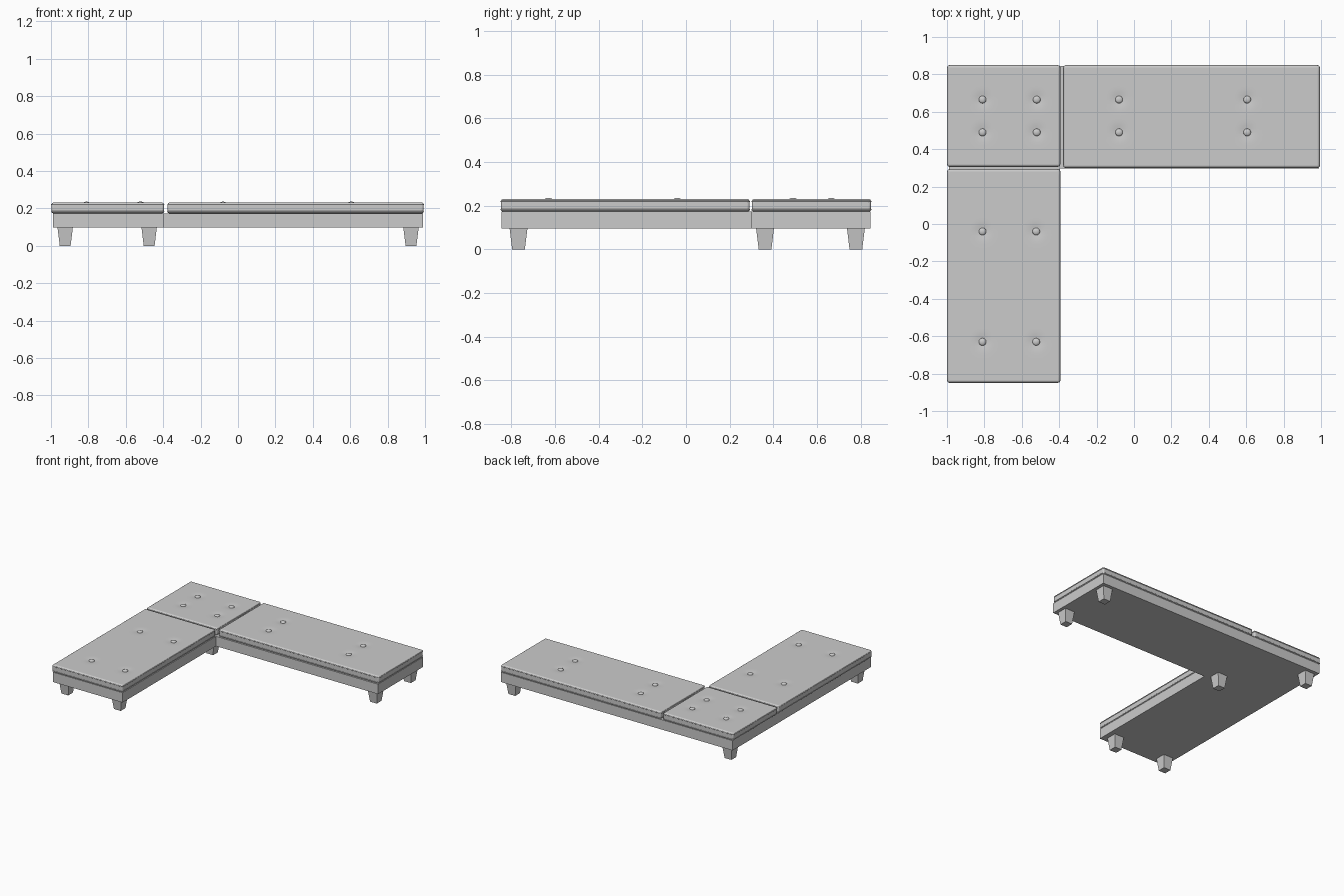
import bpy, bmesh, math
from mathutils import Matrix

if "Cube" in bpy.data.objects:
    bpy.data.objects.remove(bpy.data.objects["Cube"])

BASE_Z0, BASE_Z1, TOP = 0.097, 0.173, 0.231


def finish(name, bm, smooth=False):
    bmesh.ops.recalc_face_normals(bm, faces=bm.faces[:])
    me = bpy.data.meshes.new(name)
    bm.to_mesh(me)
    bm.free()
    ob = bpy.data.objects.new(name, me)
    bpy.context.collection.objects.link(ob)
    if smooth:
        bpy.ops.object.select_all(action='DESELECT')
        ob.select_set(True)
        bpy.context.view_layer.objects.active = ob
        bpy.ops.object.shade_smooth_by_angle(angle=math.radians(40))
    return ob


# L-shaped base frame
bm = bmesh.new()
outline = [(-0.99, -0.845), (-0.396, -0.845), (-0.396, 0.297),
           (0.99, 0.297), (0.99, 0.845), (-0.99, 0.845)]
face = bm.faces.new([bm.verts.new((x, y, BASE_Z0)) for x, y in outline])
ext = bmesh.ops.extrude_face_region(bm, geom=[face])
for v in ext["geom"]:
    if isinstance(v, bmesh.types.BMVert):
        v.co.z = BASE_Z1
finish("base_frame", bm)


# Tapered square legs
def leg(name, x, y):
    bm = bmesh.new()
    h = BASE_Z0 + 0.001
    bmesh.ops.create_cone(bm, cap_ends=True, segments=4, radius1=0.029 * math.sqrt(2),
                          radius2=0.041 * math.sqrt(2), depth=h,
                          matrix=Matrix.Translation((x, y, h / 2)) @ Matrix.Rotation(math.pi / 4, 4, 'Z'))
    finish(name, bm)


for i, (x, y) in enumerate([(-0.924, -0.767), (-0.475, -0.767), (-0.924, 0.778),
                            (-0.475, 0.362), (0.925, 0.362), (0.925, 0.778)]):
    leg(f"leg_{i + 1}", x, y)


# Cushion with soft edges, tufting dimples and buttons
def cushion(name, x0, x1, y0, y1, bx, by):
    spots = [(x, y) for x in bx for y in by]
    bm = bmesh.new()
    bmesh.ops.create_cube(bm, size=1, matrix=Matrix.Translation(((x0 + x1) / 2, (y0 + y1) / 2, (BASE_Z1 + TOP) / 2))
                          @ Matrix.Diagonal((x1 - x0, y1 - y0, TOP - BASE_Z1, 1)))
    for axis, lo, hi in ((0, x0, x1), (1, y0, y1)):
        n = round((hi - lo) / 0.016)
        no = [0, 0, 0]
        no[axis] = 1
        for k in range(2, n - 1):
            co = [0, 0, 0]
            co[axis] = lo + (hi - lo) * k / n
            bmesh.ops.bisect_plane(bm, geom=bm.verts[:] + bm.edges[:] + bm.faces[:],
                                   plane_co=co, plane_no=no)
    for v in bm.verts:
        x, y, z = v.co
        inside = min(x - x0, x1 - x, y - y0, y1 - y) > 0.02
        if z > TOP - 0.001 and inside:
            v.co.z -= sum(0.007 * math.exp(-((x - a) ** 2 + (y - b) ** 2) / 0.0011) for a, b in spots)
    ob = finish(name, bm, True)
    bev = ob.modifiers.new("soft_edges", 'BEVEL')
    bev.width, bev.segments = 0.011, 4
    bev.limit_method, bev.angle_limit = 'ANGLE', math.radians(60)

    # Piping along the upper and lower seams
    r, c = 0.0035, 0.012
    for label, z in (("upper", TOP - 0.011), ("lower", BASE_Z1 + 0.009)):
        cu = bpy.data.curves.new(f"{name}_{label}_piping", 'CURVE')
        cu.dimensions = '3D'
        cu.bevel_depth, cu.bevel_resolution = r, 2
        sp = cu.splines.new('POLY')
        pts = []
        for cx, cy, a0 in ((x1 - c, y1 - c, 0), (x0 + c, y1 - c, 90), (x0 + c, y0 + c, 180), (x1 - c, y0 + c, 270)):
            for k in range(4):
                a = math.radians(a0 + 30 * k)
                pts.append((cx + (c - 0.001) * math.cos(a), cy + (c - 0.001) * math.sin(a), z, 1))
        sp.points.add(len(pts) - 1)
        for p, co in zip(sp.points, pts):
            p.co = co
        sp.use_cyclic_u = True
        bpy.context.collection.objects.link(bpy.data.objects.new(cu.name, cu))

    for i, (a, b) in enumerate(spots):
        bm = bmesh.new()
        bmesh.ops.create_uvsphere(bm, u_segments=20, v_segments=10, radius=1,
                                  matrix=Matrix.Translation((a, b, TOP - 0.005)) @ Matrix.Diagonal((0.02, 0.02, 0.01, 1)))
        finish(f"{name}_button_{i + 1}", bm, True)


cushion("corner_cushion", -0.997, -0.396, 0.308, 0.847, (-0.81, -0.52), (0.49, 0.665))
cushion("long_cushion", -0.376, 0.992, 0.302, 0.847, (-0.08, 0.605), (0.49, 0.665))
cushion("chaise_cushion", -0.997, -0.396, -0.847, 0.291, (-0.81, -0.523), (-0.63, -0.04))
